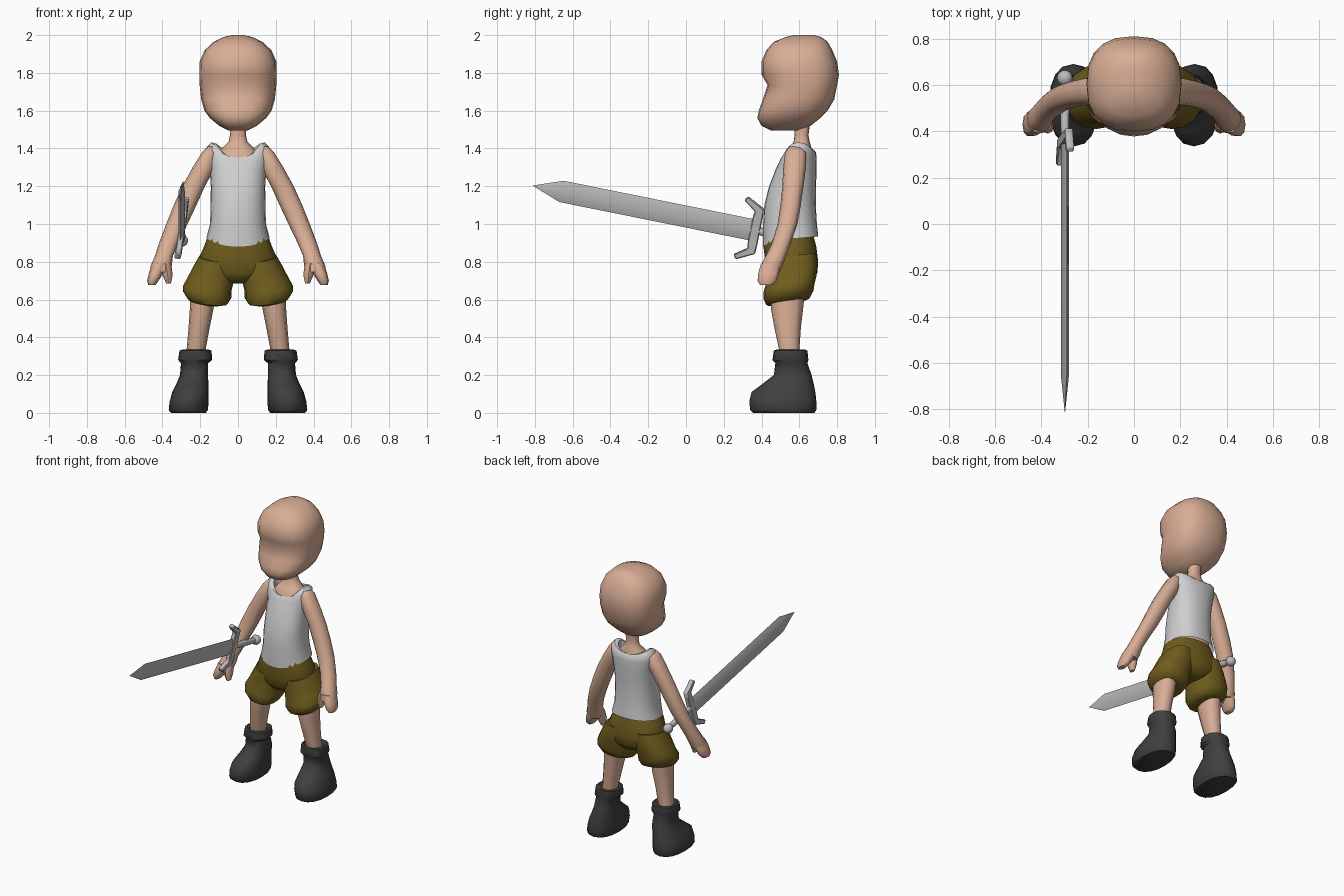
import bpy
import bmesh
from math import sin, cos, pi, radians
from mathutils import Matrix, Vector

if "Cube" in bpy.data.objects:
    bpy.data.objects.remove(bpy.data.objects["Cube"])


def make_material(name, colour):
    mat = bpy.data.materials.new(name)
    mat.use_nodes = True
    mat.diffuse_color = (*colour, 1)
    mat.node_tree.nodes["Principled BSDF"].inputs["Base Color"].default_value = (*colour, 1)
    return mat


skin = make_material("skin", (.69, .42, .30))
white = make_material("vest white", (.62, .62, .63))
olive = make_material("trouser olive", (.16, .11, .012))
black = make_material("boot black", (.05, .05, .05))
steel = make_material("sword steel", (.5, .5, .5))


def finish(name, bm, mat, matrix, angle=50):
    """Turn a bmesh into a shaded object."""
    bm.transform(matrix)
    bmesh.ops.recalc_face_normals(bm, faces=bm.faces[:])
    mesh = bpy.data.meshes.new(name)
    bm.to_mesh(mesh)
    bm.free()
    mesh.materials.append(mat)
    obj = bpy.data.objects.new(name, mesh)
    bpy.context.collection.objects.link(obj)
    bpy.ops.object.select_all(action='DESELECT')
    obj.select_set(True)
    bpy.context.view_layer.objects.active = obj
    bpy.ops.object.shade_smooth_by_angle(angle=radians(angle))
    return obj


def spow(value, power):
    return abs(value) ** power * (1 if value >= 0 else -1)


def loft(name, rings, mat, sides=16, square=2.3, cap=True, tilt=(0, 0), matrix=Matrix()):
    """Skin rounded rings given as z, x0, x1, y0, y1 and optional front and back lift."""
    bm = bmesh.new()
    loops = []
    for z, x0, x1, y0, y1, *lift in rings:
        front, back = lift if lift else (0, 0)
        loop = []
        for i in range(sides):
            a = 2 * pi * i / sides
            dx = (x1 - x0) / 2 * spow(cos(a), 2 / square)
            dy = (y1 - y0) / 2 * spow(sin(a), 2 / square)
            dz = (front if sin(a) < 0 else back) * sin(a) ** 2
            dz += tilt[0] * dx + tilt[1] * dy
            loop.append(bm.verts.new(((x0 + x1) / 2 + dx, (y0 + y1) / 2 + dy, z + dz)))
        loops.append(loop)
    for low, high in zip(loops, loops[1:]):
        for i in range(sides):
            j = (i + 1) % sides
            bm.faces.new((low[i], low[j], high[j], high[i]))
    if cap:
        bm.faces.new(loops[0])
        bm.faces.new(loops[-1])
    return finish(name, bm, mat, matrix)


def centred(rings):
    """Expand z, half width, y0, y1 rows into symmetric rings."""
    return [(z, -w, w, *rest) for z, w, *rest in rings]


def pair(name, rings, mat, **options):
    """Build a part on the left and its mirror image on the right."""
    loft("left_" + name, rings, mat, **options)
    loft("right_" + name, rings, mat, matrix=Matrix.Scale(-1, 4, Vector((1, 0, 0))), **options)


# Head with jutting chin and brow
loft("head", centred([
    (1.495, .05, .45, .60), (1.52, .1, .40, .66), (1.56, .148, .378, .71),
    (1.6, .178, .385, .75), (1.66, .195, .407, .785), (1.735, .203, .432, .80),
    (1.79, .205, .40, .81), (1.86, .203, .40, .80), (1.92, .177, .425, .775),
    (1.965, .128, .465, .75), (1.99, .075, .53, .715), (2, .03, .57, .68),
]), skin, sides=20, square=2.5)

# Neck and the body under the vest
loft("neck_and_torso", centred([
    (.9, .15, .43, .665), (1.1, .13, .43, .67), (1.28, .13, .495, .675),
    (1.36, .118, .515, .67), (1.4, .085, .545, .665), (1.435, .05, .57, .655),
    (1.47, .042, .575, .648), (1.55, .045, .57, .66),
]), skin)

# Sleeveless vest with scooped neckline
loft("vest", centred([
    (.925, .168, .408, .70, -.045, .01), (1, .148, .408, .693), (1.1, .145, .415, .687),
    (1.2, .144, .44, .688), (1.29, .15, .475, .692), (1.36, .162, .49, .692, -.04, -.01),
    (1.41, .163, .50, .688, -.065, -.03), (1.432, .14, .508, .675, -.08, -.04),
    (1.425, .115, .52, .662, -.08, -.04), (1.38, .11, .53, .655, -.06, -.03),
]), white, sides=24, cap=False)

# Arms, fingers and thumbs
pair("arm", [
    (1.41, .125, .16, .55, .61), (1.38, .11, .19, .525, .635), (1.3, .12, .24, .515, .635),
    (1.2, .175, .295, .51, .622), (1.1, .22, .34, .50, .608), (1, .267, .38, .485, .59),
    (.9, .315, .418, .455, .555), (.83, .345, .44, .42, .53), (.78, .35, .462, .395, .51),
    (.745, .362, .462, .39, .495),
], skin, sides=12)
pair("fingers", [
    (.79, .37, .455, .395, .505), (.74, .395, .472, .38, .495),
    (.7, .42, .481, .377, .482), (.677, .437, .475, .39, .46),
], skin, sides=10)
pair("thumb", [
    (.79, .353, .41, .4, .48), (.73, .346, .4, .39, .46), (.685, .355, .38, .4, .44),
], skin, sides=8)

# Baggy short trousers
loft("trouser_hips", centred([
    (.935, .16, .415, .675), (.88, .18, .41, .69), (.8, .216, .42, .70),
    (.74, .19, .425, .695), (.7, .1, .45, .67), (.685, .05, .49, .63),
]), olive, sides=20)
pair("trouser_leg", [
    (.82, .02, .205, .43, .69), (.76, .015, .238, .425, .695), (.7, .025, .268, .422, .69),
    (.66, .035, .29, .41, .68), (.625, .035, .29, .41, .675), (.59, .055, .265, .425, .655),
    (.58, .09, .24, .46, .62),
], olive, tilt=(.12, .16))

# Bare lower legs
pair("lower_leg", [
    (.65, .12, .25, .445, .63), (.55, .13, .255, .45, .62), (.45, .15, .262, .468, .608),
    (.3, .178, .275, .5, .598),
], skin, sides=12)

# Boots with rolled cuffs
pair("boot", [
    (.32, .17, .28, .5, .6), (.335, .155, .295, .48, .63), (.33, .14, .31, .465, .643),
    (.28, .137, .317, .458, .648), (.263, .158, .302, .473, .643), (.2, .158, .307, .465, .665),
    (.15, .157, .328, .4, .677), (.11, .155, .348, .347, .685), (.06, .155, .362, .335, .69),
    (.015, .16, .367, .34, .69), (0, .17, .355, .355, .68),
], black)

# Sword, built with its local z toward the tip and local y across the blade
sword = (Matrix.Translation((-.298, .37, .965)) @ Matrix.Rotation(radians(-11.4), 4, 'X')
         @ Matrix.Rotation(radians(8), 4, 'Y') @ Matrix.Rotation(radians(90), 4, 'X'))


def bar(length, thick, wide):
    return (length, -thick, thick, -wide, wide)


loft("sword_blade", [bar(0, .017, .058), bar(1.05, .017, .058), bar(1.204, .001, .001)],
     steel, sides=4, square=2, matrix=sword)
loft("sword_grip", [bar(-.25, .017, .02), bar(-.12, .02, .024), bar(.01, .017, .02)],
     steel, sides=10, square=2, matrix=sword)

bm = bmesh.new()
bmesh.ops.create_uvsphere(bm, u_segments=12, v_segments=8, radius=.034,
                          matrix=Matrix.Translation((0, 0, -.265)))
finish("sword_pommel", bm, steel, sword)

# Cross guard with both ends swept toward the tip
half = [(.07, -.022), (.122, -.02), (.17, .075), (.148, .092), (.1, .025), (.07, .03)]
outline = half + [(-h, f) for h, f in reversed(half)]
bm = bmesh.new()
face = bm.faces.new([bm.verts.new((-.017, h, f)) for h, f in outline])
grown = bmesh.ops.extrude_face_region(bm, geom=[face])
moved = [v for v in grown["geom"] if isinstance(v, bmesh.types.BMVert)]
bmesh.ops.translate(bm, verts=moved, vec=(.034, 0, 0))
bmesh.ops.bevel(bm, geom=bm.edges[:], offset=.005, segments=1, affect='EDGES')
finish("sword_guard", bm, steel, sword, 40)
